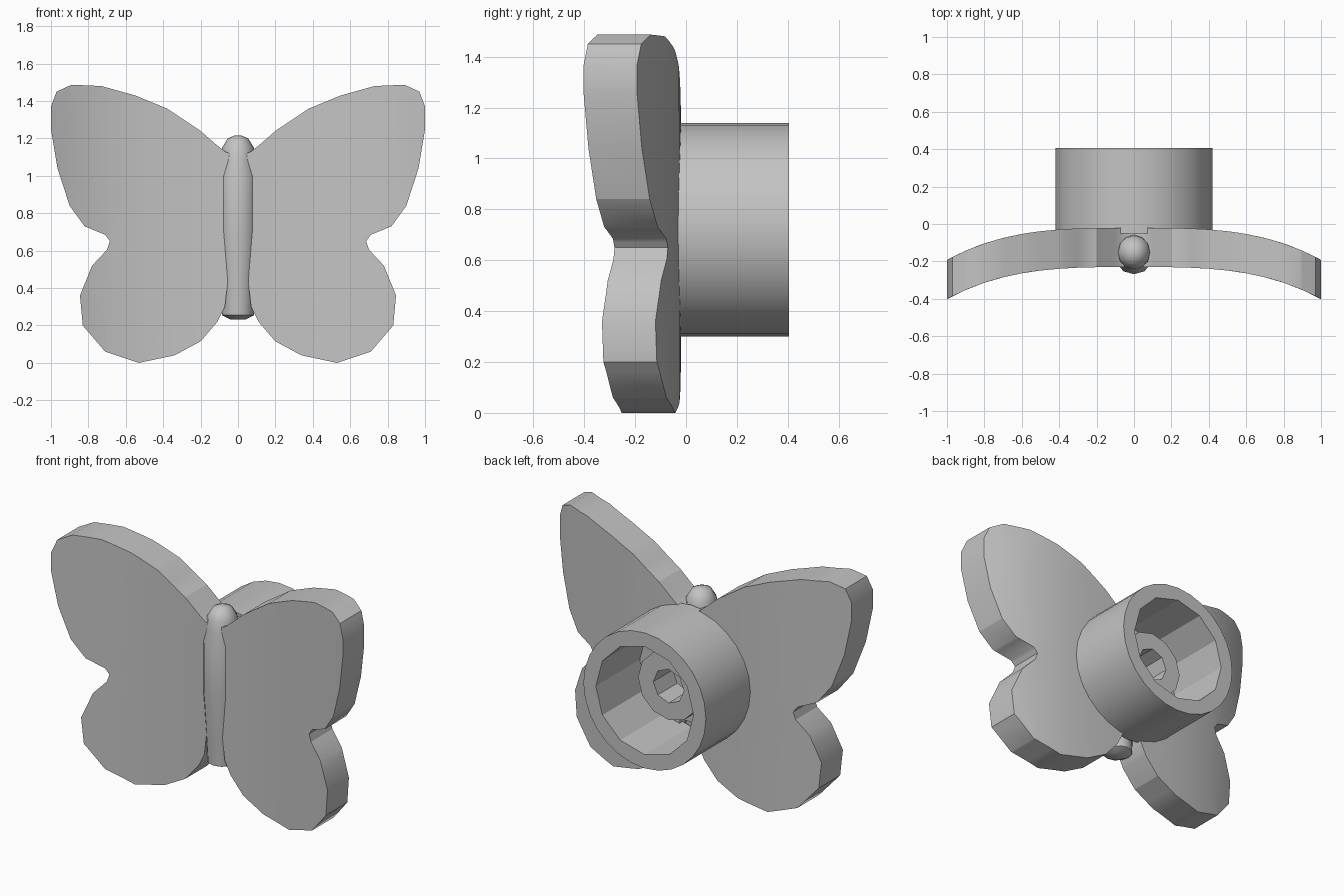
import bpy, bmesh, math
from mathutils import Vector

cube = bpy.data.objects.get("Cube")
if cube:
    bpy.data.objects.remove(cube)

grey = bpy.data.materials.new("plain grey")
grey.use_nodes = True
colour = (0.55, 0.55, 0.55, 1)
grey.diffuse_color = colour
grey.node_tree.nodes["Principled BSDF"].inputs["Base Color"].default_value = colour


def finish(name, bm, angle=35):
    bmesh.ops.recalc_face_normals(bm, faces=bm.faces)
    mesh = bpy.data.meshes.new(name)
    bm.to_mesh(mesh)
    bm.free()
    mesh.materials.append(grey)
    obj = bpy.data.objects.new(name, mesh)
    bpy.context.collection.objects.link(obj)
    bpy.ops.object.select_all(action='DESELECT')
    obj.select_set(True)
    bpy.context.view_layer.objects.active = obj
    bpy.ops.object.shade_smooth_by_angle(angle=math.radians(angle))
    return obj


def ring(bm, radius, sides, place):
    """Closed loop of points; place maps two ring coordinates to a position."""
    steps = [math.tau * i / sides for i in range(sides)]
    return [bm.verts.new(place(radius * math.sin(a), radius * math.cos(a))) for a in steps]


def skin(bm, a, b):
    n = len(a)
    for i in range(n):
        bm.faces.new((a[i], a[(i + 1) % n], b[(i + 1) % n], b[i]))


# Wings: half outline, thickened, sliced and swept forward at the tips
outline = [(0, 1.1), (.07, 1.13), (.12, 1.17), (.2, 1.24), (.38, 1.36), (.55, 1.43),
           (.73, 1.48), (.89, 1.487), (.97, 1.45), (1, 1.37), (1, 1.25), (.965, 1.04),
           (.9, .84), (.82, .73), (.71, .685), (.685, .65), (.7, .605), (.78, .52),
           (.845, .36), (.83, .2), (.71, .06), (.53, 0), (.34, .04), (.2, .115),
           (.11, .22), (.07, .3), (.055, .43), (0, .43)]
bm = bmesh.new()
front = [bm.verts.new((x, 0, z)) for x, z in outline]
back = [bm.verts.new((x, 1, z)) for x, z in outline]
skin(bm, front, back)
bm.faces.new(front)
bm.faces.new(back)
inner = [f for f in bm.faces if all(v.co.x < .001 for v in f.verts)]
bmesh.ops.delete(bm, geom=inner, context='FACES_ONLY')
bmesh.ops.triangulate(bm, faces=[f for f in bm.faces if len(f.verts) > 4])
for i in range(1, 10):
    bmesh.ops.bisect_plane(bm, geom=bm.verts[:] + bm.edges[:] + bm.faces[:],
                           plane_co=(i / 10, 0, 0), plane_no=(1, 0, 0))
for v in bm.verts:
    bend = abs(v.co.x) ** 3.2
    v.co.y = (-.02 if v.co.y > .5 else -.23) - .172 * bend
wings = finish("wings", bm)
mirror = wings.modifiers.new("Mirror", 'MIRROR')
mirror.use_clip = True

# Body: stacked rings from tail to head
profile = [(.04, .232), (.085, .255), (.095, .45), (.11, .7), (.11, 1.0),
           (.09, 1.09), (.085, 1.15), (.055, 1.2), (.02, 1.215)]
bm = bmesh.new()
rings = [ring(bm, r, 12, lambda x, y, z=z: Vector((x, -.152 - y * 1.06, z))) for r, z in profile]
for a, b in zip(rings, rings[1:]):
    skin(bm, a, b)
bm.faces.new(rings[0])
bm.faces.new(rings[-1])
finish("body", bm, 50)


# Round sockets at the back, standing off the wings
def tube(name, outer, inner, outer_sides, inner_sides, start, end):
    bm = bmesh.new()
    walls = []
    for radius, sides in ((outer, outer_sides), (inner, inner_sides)):
        near, far = [ring(bm, radius, sides, lambda x, z, y=y: Vector((x, y, .72 + z)))
                     for y in (start, end)]
        skin(bm, near, far)
        walls.append((near, far))
    for k in (0, 1):
        rim = set(walls[0][k] + walls[1][k])
        edges = [e for e in bm.edges if all(v in rim for v in e.verts)]
        bmesh.ops.triangle_fill(bm, edges=edges, use_beauty=True)
    finish(name, bm, 29)


tube("stem_socket", .42, .335, 28, 12, -.05, .405)
tube("screw_post", .21, .105, 12, 8, -.05, .17)
